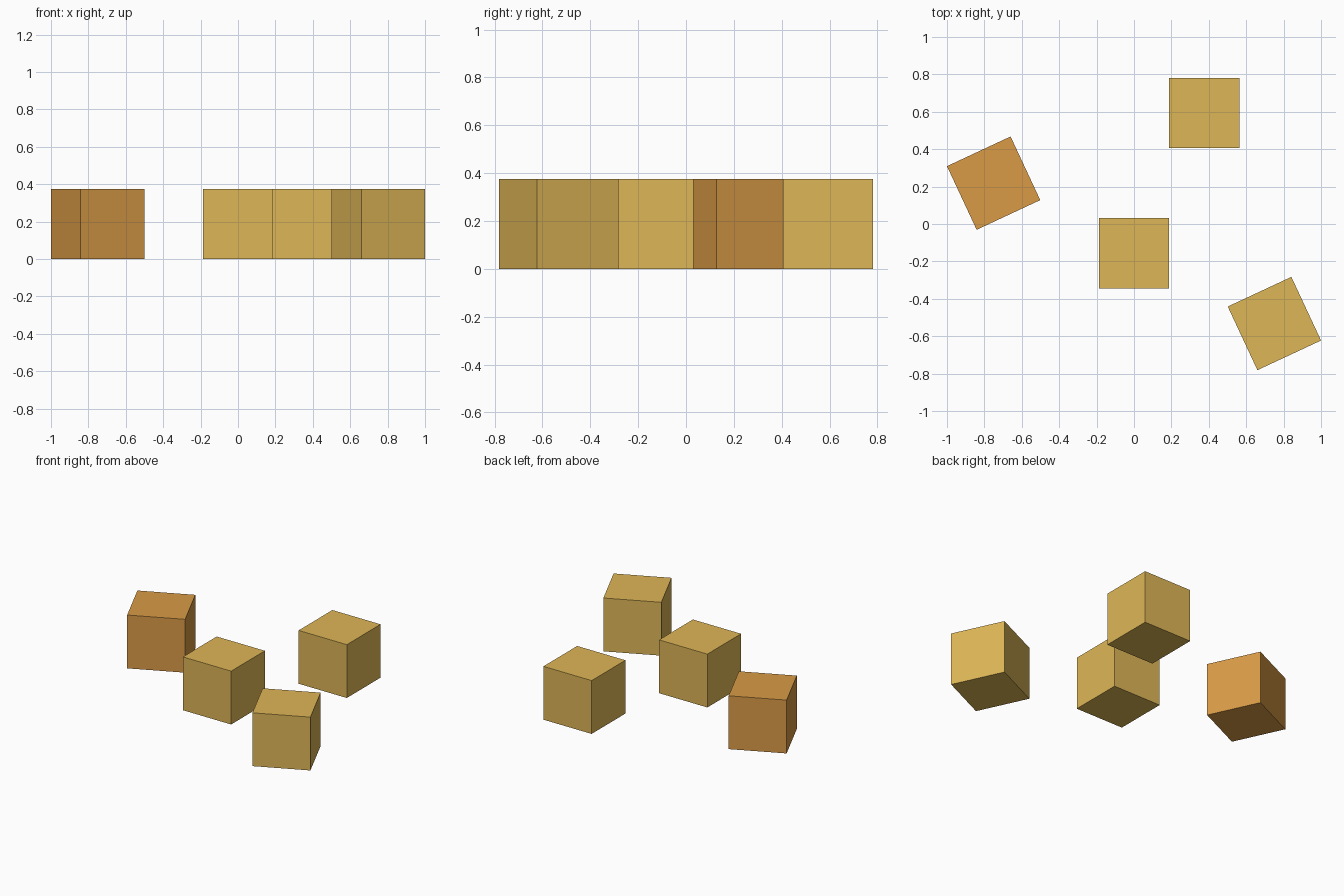
import bpy, math

if "Cube" in bpy.data.objects:
    bpy.data.objects.remove(bpy.data.objects["Cube"])

S = 0.3753          # cube side
YC = -0.1568        # y of the middle cube


def material(name, srgb):
    lin = [((c / 255 + 0.055) / 1.055) ** 2.4 for c in srgb]
    m = bpy.data.materials.new(name)
    m.diffuse_color = (*lin, 1)
    m.use_nodes = True
    m.node_tree.nodes["Principled BSDF"].inputs["Base Color"].default_value = m.diffuse_color
    return m


gold = material("gold", (222, 182, 86))
orange = material("orange", (217, 155, 70))

# name, grid offset from the middle cube, turn in degrees, colour
cubes = [
    ("middle_cube", 0, 0, 0, gold),
    ("back_cube", 1, 2, 0, gold),
    ("right_cube", 2, -1, 25, gold),
    ("left_cube", -2, 1, 25, orange),
]

for name, gx, gy, turn, mat in cubes:
    bpy.ops.mesh.primitive_cube_add(
        size=S,
        location=(gx * S, YC + gy * S, S / 2),
        rotation=(0, 0, math.radians(turn)))
    ob = bpy.context.object
    ob.name = name
    ob.data.materials.append(mat)
